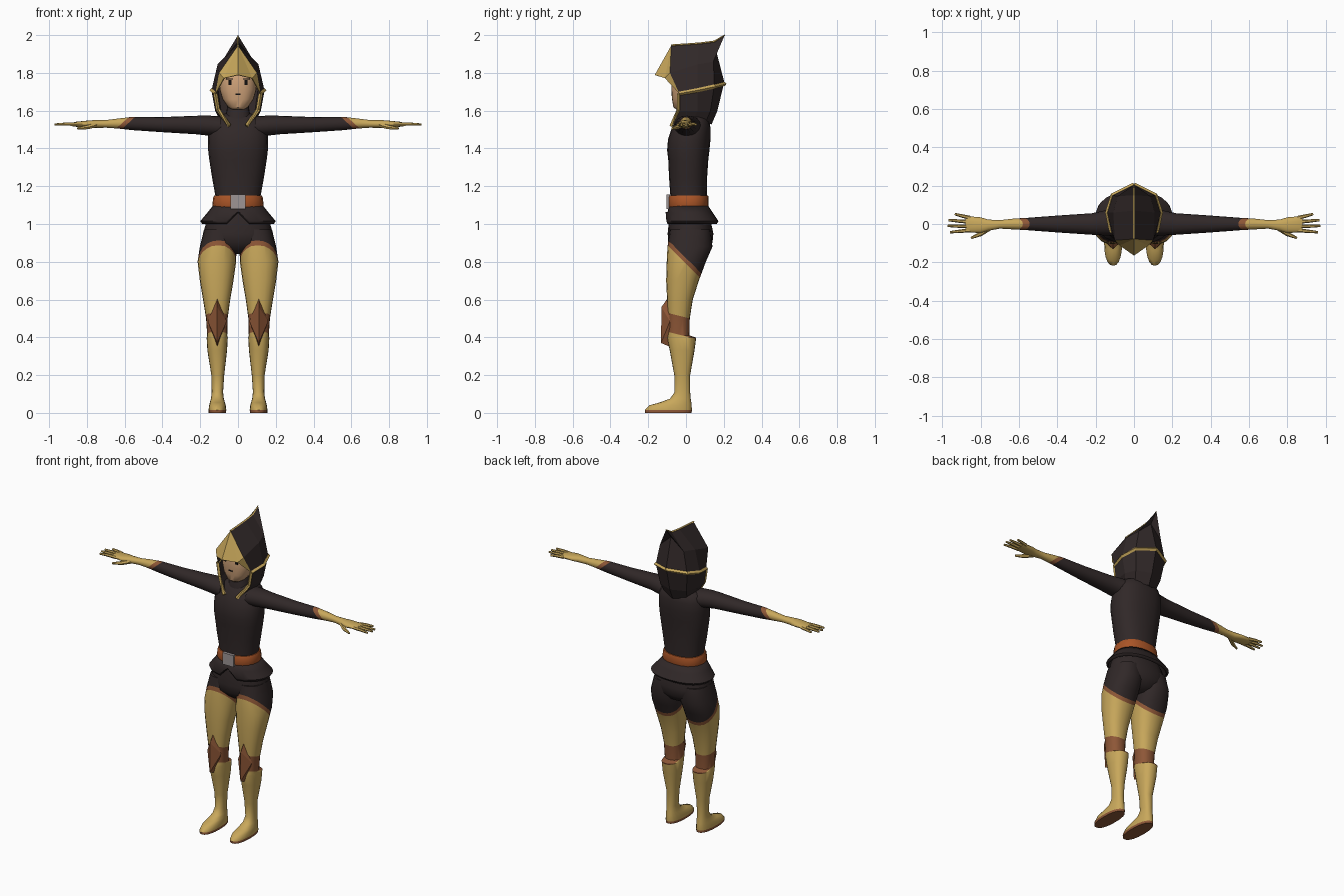
import bpy, bmesh, math
from mathutils import Vector as V

if "Cube" in bpy.data.objects:
    bpy.data.objects.remove(bpy.data.objects["Cube"])


def mat(name, r, g, b):
    m = bpy.data.materials.new(name)
    m.diffuse_color = (r, g, b, 1)
    m.use_nodes = True
    m.node_tree.nodes["Principled BSDF"].inputs["Base Color"].default_value = m.diffuse_color
    return m


DARK = mat("dark_cloth", 0.030, 0.021, 0.021)
GOLD = mat("gold_leather", 0.58, 0.39, 0.105)
BROWN = mat("brown_leather", 0.27, 0.095, 0.038)
ORANGE = mat("orange_belt", 0.40, 0.09, 0.02)
GREY = mat("grey_metal", 0.34, 0.30, 0.30)
SKIN = mat("skin", 0.62, 0.36, 0.19)
BLACK = mat("black", 0.006, 0.005, 0.005)


def finish(name, bm, mats, cuts=(), rule=None, mirror=False, smooth=True, thick=0):
    """Turn a bmesh into an object, cut along colour borders and paint by rule."""
    bmesh.ops.recalc_face_normals(bm, faces=bm.faces[:])
    for co, no in cuts:
        bmesh.ops.bisect_plane(bm, geom=bm.verts[:] + bm.edges[:] + bm.faces[:],
                               plane_co=co, plane_no=no)
    if rule:
        for f in bm.faces:
            f.material_index = rule(f.calc_center_median())
    me = bpy.data.meshes.new(name)
    bm.to_mesh(me)
    bm.free()
    for m in mats:
        me.materials.append(m)
    ob = bpy.data.objects.new(name, me)
    bpy.context.collection.objects.link(ob)
    if smooth:
        bpy.ops.object.select_all(action='DESELECT')
        ob.select_set(True)
        bpy.context.view_layer.objects.active = ob
        bpy.ops.object.shade_smooth_by_angle(angle=math.radians(42))
    if mirror:
        ob.modifiers.new("mirror", 'MIRROR')
    if thick:
        s = ob.modifiers.new("thickness", 'SOLIDIFY')
        s.thickness, s.offset = thick, -1
    return ob


def ring(c, u, v, seg=20, n=2.3):
    """Rounded section around c with half axes u and v."""
    pts = []
    for i in range(seg):
        a = 2 * math.pi * i / seg
        k, s = math.cos(a), math.sin(a)
        pts.append(V(c) + V(u) * math.copysign(abs(k) ** (2 / n), k)
                   + V(v) * math.copysign(abs(s) ** (2 / n), s))
    return pts


def loft(rings, caps=True):
    bm = bmesh.new()
    rs = [[bm.verts.new(p) for p in r] for r in rings]
    for a, b in zip(rs, rs[1:]):
        for i in range(len(a)):
            j = (i + 1) % len(a)
            bm.faces.new((a[i], a[j], b[j], b[i]))
    if caps:
        bm.faces.new(rs[0])
        bm.faces.new(rs[-1])
    return bm


def level(z, rx, y0, y1, cx=0, seg=20, n=2.3):
    """Horizontal section given by half width and front/back depth."""
    return ring((cx, (y0 + y1) / 2, z), (rx, 0, 0), (0, (y1 - y0) / 2, 0), seg, n)


def tube(pts, radii, seg=6):
    pts = [V(p) for p in pts]
    rings = []
    for i, p in enumerate(pts):
        d = (pts[min(i + 1, len(pts) - 1)] - pts[max(i - 1, 0)]).normalized()
        side = d.cross(V((0, 0, 1)) if abs(d.z) < 0.8 else V((0, 1, 0))).normalized()
        up = side.cross(d)
        rings.append(ring(p, side * radii[i], up * radii[i], seg, 2))
    return loft(rings)


def poly(verts, faces):
    bm = bmesh.new()
    vs = [bm.verts.new(v) for v in verts]
    for f in faces:
        bm.faces.new([vs[i] for i in f])
    return bm


def box(name, c, s, m, mirror=False):
    bm = bmesh.new()
    bmesh.ops.create_cube(bm, size=1)
    for v in bm.verts:
        v.co = V([v.co[i] * s[i] + c[i] for i in range(3)])
    return finish(name, bm, [m], mirror=mirror, smooth=False)


# torso, neck, shorts
finish("torso", loft([level(*r) for r in (
    (1.08, .124, -.085, .108), (1.15, .120, -.083, .110), (1.25, .138, -.09, .112),
    (1.34, .152, -.094, .118), (1.39, .158, -.10, .124), (1.45, .160, -.095, .13),
    (1.51, .155, -.075, .13), (1.555, .13, -.045, .12), (1.585, .07, -.02, .09))]), [DARK])
finish("collar", loft([level(*r) for r in (
    (1.54, .075, -.045, .09), (1.60, .06, -.035, .08), (1.66, .055, -.02, .08))]), [DARK])
finish("shorts", loft([level(*r) for r in (
    (1.09, .122, -.08, .105), (1.02, .165, -.09, .13), (.95, .185, -.097, .145),
    (.90, .17, -.095, .14), (.86, .10, -.06, .11), (.84, .04, -.03, .07))]), [DARK])

# flared jacket hem with a front notch
hem = [level(*r, seg=24) for r in (
    (1.105, .126, -.088, .112), (1.06, .162, -.098, .142), (1.015, .2, -.108, .172),
    (1.0, .19, -.102, .162))]
for r, dz in ((2, .05), (3, .06)):
    hem[r][18].z += dz
finish("jacket_hem", loft(hem, caps=False), [DARK], thick=.008)

# belt and buckle
finish("belt", loft([level(*r) for r in (
    (1.09, .132, -.092, .117), (1.10, .136, -.095, .12),
    (1.14, .131, -.094, .12), (1.15, .126, -.09, .117))]), [ORANGE])
box("buckle", (0, -.094, 1.118), (.078, .018, .075), GREY)

# legs with boots: rows are height, half width, front, back, centre
leg_rows = ((.97, .085, -.085, .13, .095), (.88, .097, -.098, .14, .105),
            (.80, .102, -.102, .105, .112), (.70, .089, -.105, .068, .113),
            (.60, .072, -.10, .036, .113), (.50, .057, -.096, .02, .112),
            (.41, .053, -.098, .018, .11), (.398, .056, -.10, .054, .11),
            (.33, .052, -.086, .045, .11), (.20, .034, -.062, .022, .107),
            (.11, .030, -.06, .022, .109), (.075, .034, -.085, .025, .109),
            (.055, .040, -.14, .028, .109), (.04, .044, -.195, .03, .109),
            (.015, .047, -.218, .031, .109), (0, .046, -.216, .03, .109))


def leg_rule(c):
    top, knee = c.z + c.y, c.z + .25 * c.y
    if top > .82:
        return 0
    if top > .79 or .405 < knee < .505 or c.z < .015:
        return 2
    return 1


finish("legs", loft([level(*r) for r in leg_rows]), [DARK, GOLD, BROWN],
       cuts=[((0, 0, .82), (0, 1, 1)), ((0, 0, .79), (0, 1, 1)),
             ((0, 0, .505), (0, .25, 1)), ((0, 0, .405), (0, .25, 1))],
       rule=leg_rule, mirror=True)

# diamond knee guards
finish("knee_guards", poly(
    [(.11, -.095, .61), (.06, -.085, .485), (.11, -.085, .35), (.16, -.085, .485),
     (.11, -.13, .56), (.11, -.132, .37)],
    [(0, 1, 4), (1, 2, 5), (1, 5, 4), (2, 3, 5), (3, 4, 5), (3, 0, 4), (0, 3, 2, 1)]),
    [BROWN], mirror=True, smooth=False)

# arms and gloves: rows are x, centre y, centre z, half depth, half height
arm_rows = ((.09, .015, 1.515, .075, .055), (.16, .005, 1.521, .064, .053),
            (.22, 0, 1.524, .056, .049), (.40, 0, 1.526, .044, .040),
            (.56, 0, 1.532, .032, .035), (.63, 0, 1.532, .028, .027),
            (.70, -.002, 1.53, .022, .020), (.76, -.006, 1.529, .029, .021),
            (.80, -.006, 1.529, .041, .018), (.86, -.002, 1.528, .042, .013),
            (.88, -.001, 1.527, .038, .009))


def arm_rule(c):
    t = c.x + 1.1 * (c.z - 1.53)
    return 0 if t < .585 else 2 if t < .618 else 1


finish("arms", loft([ring(r[:3], (0, r[3], 0), (0, 0, r[4]), 16, 2.1) for r in arm_rows]),
       [DARK, GOLD, BROWN], rule=arm_rule, mirror=True,
       cuts=[((.585, 0, 1.53), (1, 0, 1.1)), ((.618, 0, 1.53), (1, 0, 1.1))])
for i, (y0, y1, tip) in enumerate(((.032, .052, .935), (.011, .020, .968),
                                   (-.012, -.010, .972), (-.033, -.043, .96))):
    finish(f"fingers_{i + 1}", tube(
        [(.855, y0, 1.528), ((.86 + tip) / 2, (y0 + y1) / 2, 1.529), (tip, y1, 1.527)],
        (.0105, .009, .006)), [GOLD], mirror=True)
finish("thumbs", tube([(.75, -.018, 1.525), (.80, -.052, 1.512), (.85, -.073, 1.506)],
                      (.014, .012, .006)), [GOLD], mirror=True)

# head and face
finish("head", loft([level(*r, seg=24, n=2.5) for r in (
    (1.605, .03, -.05, .03), (1.618, .052, -.067, .05), (1.66, .082, -.074, .09),
    (1.71, .097, -.078, .12), (1.77, .097, -.078, .13), (1.83, .075, -.06, .12),
    (1.86, .04, -.02, .09))]), [SKIN])
box("eyes", (.042, -.073, 1.75), (.016, .009, .026), BLACK, mirror=True)
box("eyebrows", (.045, -.0735, 1.768), (.036, .009, .006), BLACK, mirror=True)
box("mouth", (0, -.0745, 1.686), (.026, .007, .008), BLACK)

# hood: front, middle and back columns, then the back centre and peak
hood = [(0, -.078, 1.945), (.10, -.085, 1.80), (.12, -.035, 1.69),
        (0, .07, 1.955), (.108, .06, 1.845), (.14, .06, 1.708),
        (0, .15, 1.965), (.085, .145, 1.86), (.112, .15, 1.728),
        (0, .205, 2.0), (0, .155, 1.935), (0, .205, 1.742)]
finish("hood", poly(hood, [(0, 1, 4, 3), (1, 2, 5, 4), (3, 4, 7, 6), (4, 5, 8, 7),
                           (6, 7, 9), (7, 10, 9), (7, 8, 11, 10)]),
       [DARK], mirror=True, smooth=False, thick=.006)

# pointed brim
finish("brim", poly([hood[0], (0, -.165, 1.79), (.075, -.112, 1.772), hood[1], hood[2]],
                    [(0, 1, 2), (0, 2, 3), (3, 2, 4)]),
       [GOLD], mirror=True, smooth=False, thick=.006)

# lower cowl around the neck
cowl = [(.118, -.032, 1.69), (.135, .06, 1.71), (.108, .145, 1.73), (0, .195, 1.745),
        (.104, -.034, 1.60), (.115, .06, 1.60), (.09, .125, 1.60), (0, .16, 1.60),
        (.048, -.068, 1.53), (.085, .03, 1.54), (.075, .10, 1.54), (0, .13, 1.53)]
finish("cowl", poly(cowl, [(r + i, r + i + 1, r + i + 5, r + i + 4)
                           for r in (0, 4) for i in range(3)]),
       [DARK], mirror=True, smooth=False, thick=.006)

# gold edging
finish("hood_edge", tube([hood[2], hood[5], hood[8], hood[11]], (.011,) * 4, 4),
       [GOLD], mirror=True, smooth=False)
finish("hood_ridge", tube([hood[0], hood[3], hood[6], hood[9]], (.006, .006, .006, .003), 4),
       [GOLD], smooth=False)
finish("front_edging", tube([(.12, -.037, 1.69), (.106, -.038, 1.605), (.045, -.078, 1.52)],
                            (.011, .011, .011), 4), [GOLD], mirror=True, smooth=False)
